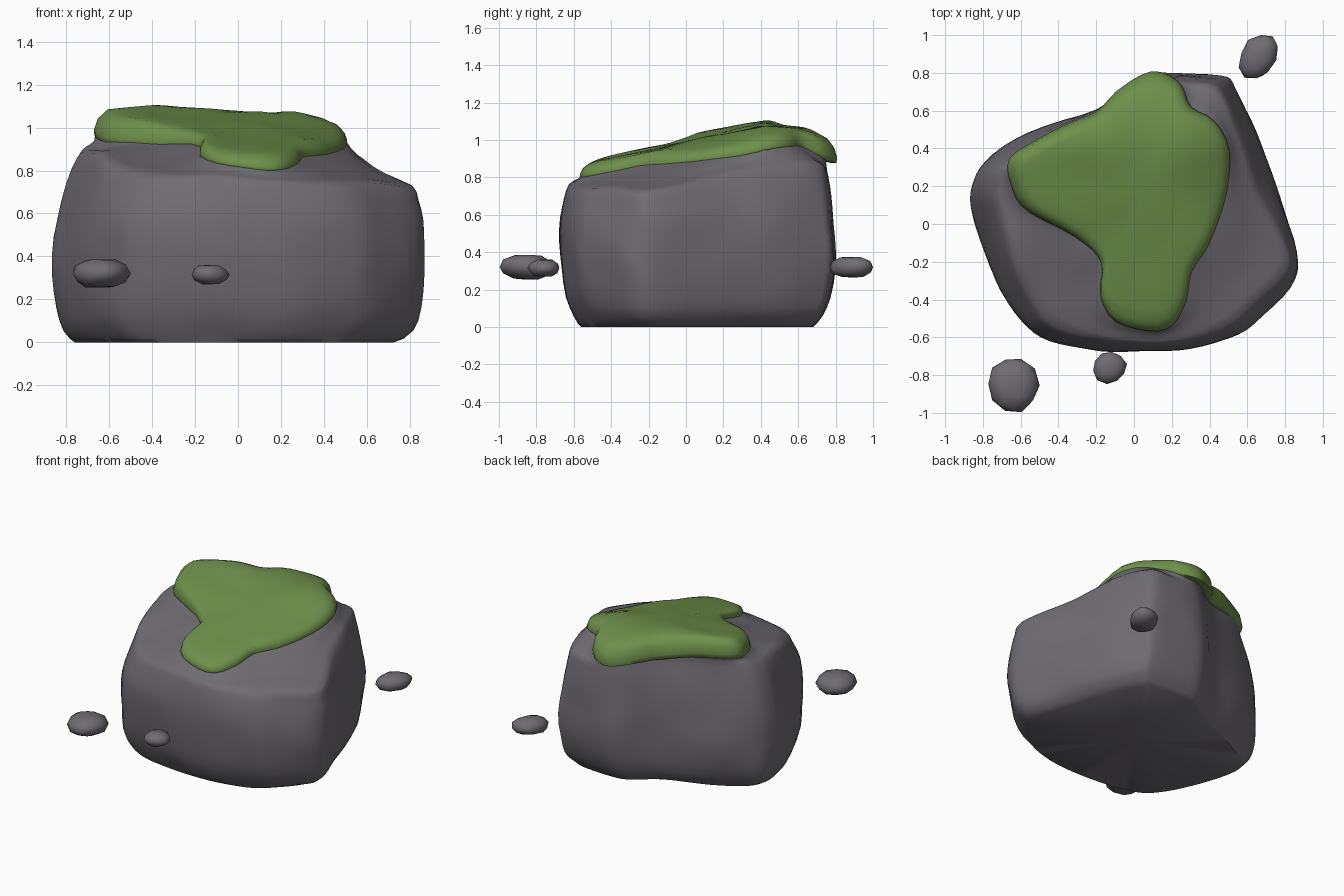
import bpy, bmesh, math, random
from mathutils import Vector, noise

if "Cube" in bpy.data.objects:
    bpy.data.objects.remove(bpy.data.objects["Cube"])


def material(name, rgb):
    m = bpy.data.materials.new(name)
    m.diffuse_color = (*rgb, 1)
    m.use_nodes = True
    m.node_tree.nodes["Principled BSDF"].inputs["Base Color"].default_value = m.diffuse_color
    return m


STONE = material("grey stone", (0.16, 0.15, 0.17))
MOSS = material("moss green", (0.155, 0.28, 0.07))


def spline(pts, n, closed):
    """Catmull-Rom resampling with n steps per span."""
    out, c = [], len(pts)
    pick = (lambda i: pts[i % c]) if closed else (lambda i: pts[max(0, min(c - 1, i))])
    for i in range(c if closed else c - 1):
        a, b, d, e = (pick(i + k) for k in (-1, 0, 1, 2))
        for s in range(n):
            t = s / n
            out.append(0.5 * (2 * b + (d - a) * t + (2 * a - 5 * b + 4 * d - e) * t * t
                              + (3 * b - a - 3 * d + e) * t ** 3))
    return out if closed else out + [pts[-1]]


def loft(name, rings, mat, rough=0.0, angle=50):
    """Skin closed rings bottom to top, capping both ends."""
    bm = bmesh.new()
    rows = [[bm.verts.new(p) for p in r] for r in rings]
    for lo, hi in zip(rows, rows[1:]):
        n = len(lo)
        for i in range(n):
            bm.faces.new((lo[i], lo[(i + 1) % n], hi[(i + 1) % n], hi[i]))
    for row in (rows[0], rows[-1]):
        mid = bm.verts.new(sum((v.co for v in row), Vector()) / len(row))
        for i in range(len(row)):
            bm.faces.new((mid, row[i], row[(i + 1) % len(row)]))
    bmesh.ops.recalc_face_normals(bm, faces=bm.faces[:])
    # gentle hand-worn unevenness above the ground
    for v in bm.verts:
        if v.co.z > 0.01:
            v.co += noise.noise_vector(v.co * 4) * rough
    return finish(name, bm, mat, angle)


def finish(name, bm, mat, angle):
    me = bpy.data.meshes.new(name)
    bm.to_mesh(me)
    bm.free()
    me.materials.append(mat)
    ob = bpy.data.objects.new(name, me)
    bpy.context.collection.objects.link(ob)
    bpy.ops.object.select_all(action='DESELECT')
    ob.select_set(True)
    bpy.context.view_layer.objects.active = ob
    bpy.ops.object.shade_smooth_by_angle(angle=math.radians(angle))
    return ob


# Moss outline, seen from above
lobes = [(-.66, .35), (-.52, .44), (-.35, .54), (-.2, .6), (-.1, .7), (.05, .79), (.15, .8),
         (.25, .74), (.31, .62), (.43, .54), (.5, .38), (.47, .1), (.4, -.1), (.31, -.25),
         (.27, -.42), (.2, -.54), (.08, -.57), (-.1, -.52), (-.18, -.38), (-.18, -.2),
         (-.27, -.1), (-.42, 0), (-.6, .1), (-.66, .22)]
lobes = spline([Vector((x, y, 0)) for x, y in lobes], 3, True)
hub = Vector((.05, .15, 0))


def cap_height(x, y):
    """Tilted moss surface that rounds down at the back and right."""
    return (.995 + .21 * min(y, .42) - .06 * x - .6 * max(0, y - .45) ** 2
            - .25 * max(0, x - .3))


def hang(d):
    """Extra overhang on the back left side."""
    return .085 * max(0, d.y - d.x) / math.sqrt(2) / max(d.length, .01)


def cap_ring(inset, drop):
    ring = []
    for p in lobes:
        q = p.lerp(hub, inset)
        side = hang(p - hub) * min(1, drop / .06)
        ring.append(Vector((q.x, q.y, cap_height(q.x, q.y) - drop - side)))
    return ring


def moss_edge(d):
    """Distance from the hub to the moss outline along d."""
    for p, q in zip(lobes, lobes[1:] + lobes[:1]):
        u, v = p - hub, q - hub
        den = (v.x - u.x) * d.y - (v.y - u.y) * d.x
        if abs(den) < 1e-9:
            continue
        t = (u.y * d.x - u.x * d.y) / den
        hit = u.lerp(v, t)
        if -1e-6 <= t <= 1 + 1e-6 and hit.dot(d) > 0:
            return hit.length
    return .5


# Boulder: widest outline, and the shoulder (x, y, z) where the side meets the top
belly = [(-.86, .2), (-.79, .335), (-.55, .48), (-.2, .61), (0, .76), (.15, .8), (.46, .78),
         (.54, .72), (.65, .5), (.76, .18), (.86, -.15), (.85, -.29), (.7, -.47), (.55, -.59),
         (.3, -.66), (.05, -.68), (-.25, -.66), (-.5, -.6), (-.64, -.47), (-.76, -.23), (-.85, .05)]
shoulder = [(-.73, .18, .89), (-.69, .31, .91), (-.52, .43, .9), (-.2, .56, .88), (0, .7, .85),
            (.15, .75, .83), (.38, .74, .86), (.48, .65, .87), (.55, .45, .86), (.66, .15, .8),
            (.8, -.15, .74), (.78, -.28, .73), (.64, -.42, .74), (.5, -.53, .74), (.28, -.61, .75),
            (.05, -.63, .76), (-.23, -.6, .77), (-.43, -.53, .78), (-.54, -.4, .81),
            (-.63, -.2, .86), (-.7, .05, .88)]
belly = spline([Vector((x, y, 0)) for x, y in belly], 4, True)
shoulder = spline([Vector(p) for p in shoulder], 4, True)

columns = []
for b, s in zip(belly, shoulder):
    # foot: (height, left, right, front, back scale)
    col = [Vector((b.x * (kl if b.x < 0 else kr), b.y * (kf if b.y < 0 else kb), z))
           for z, kl, kr, kf, kb in ((0, .88, .835, .825, .85), (.06, .945, .93, .88, .92),
                                     (.16, .98, .975, .945, .97), (.32, 1, 1, .985, 1))]
    # wall, rounding over into the shoulder; the low front shoulder is squarer
    power = 2.2 + 8 * max(0, min(.1, .86 - s.z))
    for t in (.3, .6, .85, 1):
        p = b.lerp(s, t ** power)
        p.z = .32 + (s.z - .32) * t
        col.append(p)
    # top slope sweeping up to meet the underside of the moss
    d = Vector((s.x, s.y, 0)) - hub
    reach = min(moss_edge(d) * .97, d.length * .985)
    e = hub + d.normalized() * reach
    e.z = cap_height(e.x, e.y) - .055 - hang(d)
    for t in (.3, .65, 1):
        p = s.lerp(e, t)
        p.z = s.z + (e.z - s.z) * t ** 1.1
        col.append(p)
    for k in (.75, .4):
        q = hub + d.normalized() * reach * k
        q.z = cap_height(q.x, q.y) - .05
        col.append(q)
    columns.append(spline(col, 2, False))
loft("boulder", list(zip(*columns)), STONE, .014)

# Moss cap with a soft rolled edge
loft("moss_cap", [cap_ring(*r) for r in ((.2, .08), (.05, .08), (.01, .07), (0, .05), (.02, .024),
                                         (.07, .006), (.15, 0), (.35, 0), (.6, 0), (.85, 0))],
     MOSS, .014, 70)

# Loose stones: centre, size, turn
random.seed(4)
for name, c, size, turn in (
        ("large_pebble", (-.64, -.85, .32), (.27, .29, .13), .3),
        ("small_pebble", (-.13, -.76, .315), (.18, .17, .09), .5),
        ("back_pebble", (.66, .885, .32), (.19, .26, .11), -.6)):
    bm = bmesh.new()
    bmesh.ops.create_icosphere(bm, subdivisions=2, radius=.5)
    for v in bm.verts:
        p = v.co * random.uniform(.94, 1.07)
        p.z = max(-.44, min(.44, p.z)) / .88
        x, y = p.x * size[0], p.y * size[1]
        v.co = (c[0] + x * math.cos(turn) - y * math.sin(turn),
                c[1] + x * math.sin(turn) + y * math.cos(turn), c[2] + p.z * size[2])
    finish(name, bm, STONE, 50)
